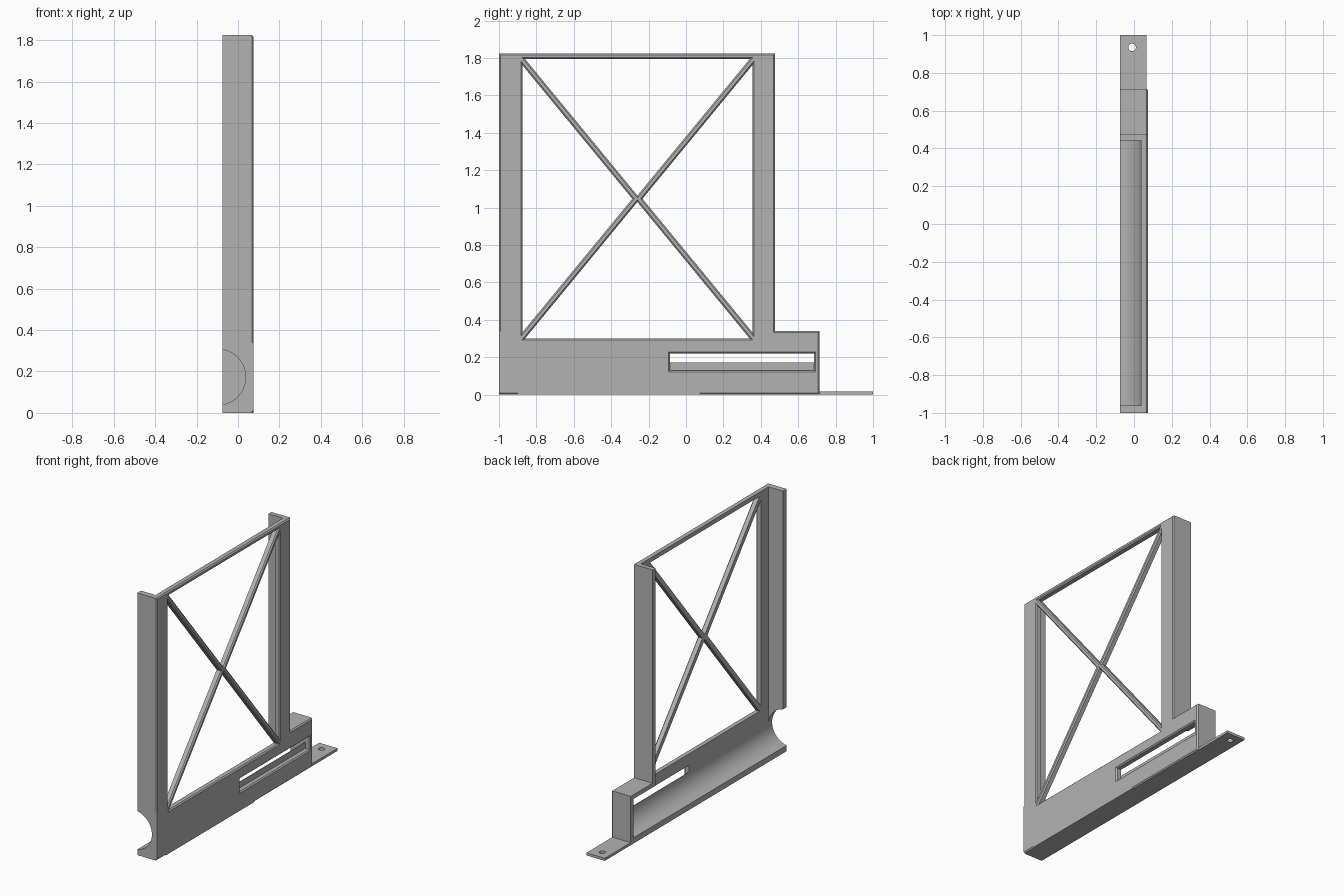
import bpy, math
from mathutils import Vector

cube = bpy.data.objects.get("Cube")
if cube:
    bpy.data.objects.remove(cube)

grey = bpy.data.materials.new("plain grey")
grey.use_nodes = True
grey.diffuse_color = (0.45, 0.45, 0.45, 1)
grey.node_tree.nodes["Principled BSDF"].inputs["Base Color"].default_value = grey.diffuse_color

HALF, INNER, CHAMFER = 0.075, 0.037, 0.008   # half width, panel inner face, edge chamfer


def loft(name, rings):
    """Closed solid through rings of equal point count."""
    n = len(rings[0])
    verts = [p for ring in rings for p in ring]
    faces = [tuple(range(n))[::-1], tuple(range(len(verts) - n, len(verts)))]
    for k in range(len(rings) - 1):
        for i in range(n):
            j = (i + 1) % n
            faces.append((k * n + i, k * n + j, k * n + n + j, k * n + n + i))
    mesh = bpy.data.meshes.new(name)
    mesh.from_pydata(verts, [], faces)
    mesh.materials.append(grey)
    ob = bpy.data.objects.new(name, mesh)
    bpy.context.collection.objects.link(ob)
    bpy.ops.object.select_all(action='DESELECT')
    ob.select_set(True)
    bpy.context.view_layer.objects.active = ob
    bpy.ops.object.mode_set(mode='EDIT')
    bpy.ops.mesh.select_all(action='SELECT')
    bpy.ops.mesh.normals_make_consistent(inside=False)
    bpy.ops.object.mode_set(mode='OBJECT')
    return ob


def box(name, x, y, z):
    ring = [(x[0], y[0]), (x[1], y[0]), (x[1], y[1]), (x[0], y[1])]
    return loft(name, [[(a, b, h) for a, b in ring] for h in z])


def along_y(name, profile, y0, y1):
    return loft(name, [[(x, y, z) for x, z in profile] for y in (y0, y1)])


def at_x(points, x):
    return [(x, p[0], p[1]) for p in points]


def offset(points, amounts):
    """Move each edge of a counter-clockwise polygon outward by its amount."""
    pts = [Vector(p) for p in points]
    out = []
    for i, p in enumerate(pts):
        d0 = (p - pts[i - 1]).normalized()
        d1 = (pts[(i + 1) % len(pts)] - p).normalized()
        n0, n1 = Vector((d0.y, -d0.x)), Vector((d1.y, -d1.x))
        a, b = amounts[i - 1], amounts[i]
        det = n0.x * n1.y - n0.y * n1.x
        out.append(Vector(((a * n1.y - b * n0.y) / det, (n0.x * b - n1.x * a) / det)) + p)
    return out


def cut(target, cutter):
    mod = target.modifiers.new("cut", 'BOOLEAN')
    mod.operation, mod.solver, mod.object = 'DIFFERENCE', 'EXACT', cutter
    bpy.context.view_layer.objects.active = target
    bpy.ops.object.modifier_apply(modifier=mod.name)
    bpy.data.objects.remove(cutter)


def chamfered_opening(target, points):
    flare = 0.02
    wide = offset(points, [flare] * len(points))
    start = HALF - CHAMFER
    cut(target, loft("opening_cutter", [at_x(points, 0), at_x(points, start),
                                        at_x(wide, start + flare)]))


# Side panel with chamfered outline
outline = [(-1, 0), (0.715, 0), (0.715, 0.34), (0.475, 0.34), (0.475, 1.825), (-1, 1.825)]
face = offset(outline, [-CHAMFER] * len(outline))
panel = loft("side_panel", [at_x(outline, INNER), at_x(outline, HALF - CHAMFER), at_x(face, HALF)])

# Four triangular windows leave the crossed braces
corners = [Vector(p) for p in ((-0.875, 0.3), (0.355, 0.3), (0.355, 1.795), (-0.875, 1.795))]
middle = sum(corners, Vector((0, 0))) / 4
for i in range(4):
    gap = -0.011 if i % 2 == 0 else -0.021
    tri = [corners[i], corners[(i + 1) % 4], middle]
    chamfered_opening(panel, offset(tri, [0, gap, gap]))

# Long slot in the lower panel
chamfered_opening(panel, [(-0.085, 0.13), (0.685, 0.13), (0.685, 0.22), (-0.085, 0.22)])

# Square lower edges where the chamfer stops
box("bottom_edge_fill", (0.06, HALF), (-0.9, 0.075), (0, 0.012))
box("front_edge_fill", (0.06, HALF), (-1, -0.985), (0.01, 0.34))

# Round channel shape shared by the floor and front flange
mid_z, radius = 0.173, 0.135
mid_x = INNER - radius
reach = math.acos((-HALF - mid_x) / radius)


def arc(a0, a1, steps=24):
    return [(mid_x + radius * math.cos(a0 + (a1 - a0) * t / steps),
             mid_z + radius * math.sin(a0 + (a1 - a0) * t / steps)) for t in range(steps + 1)]


inside = HALF - CHAMFER
floor = along_y("channel_floor", [(-HALF, 0), (inside, 0), (inside, 0.05), (INNER + 0.002, 0.09),
                                  (INNER + 0.002, mid_z)] + arc(0, -reach), -1, 0.715)
front = along_y("front_flange", [(-HALF, 0), (inside, 0), (inside, 1.825), (-HALF, 1.825)]
                + arc(reach, -reach, 40), -1, -0.96)
for ob in (floor, front):
    bpy.ops.object.select_all(action='DESELECT')
    ob.select_set(True)
    bpy.context.view_layer.objects.active = ob
    bpy.ops.object.shade_smooth_by_angle(angle=math.radians(25))

# Back flange, ledge and end wall
box("back_flange", (-HALF, inside), (0.443, 0.475), (0.31, 1.825))
box("back_ledge", (-HALF, inside), (0.443, 0.715), (0.31, 0.34))
box("end_wall", (-HALF, inside), (0.685, 0.715), (0, 0.34))

# Mounting tab with screw hole
tab = box("mounting_tab", (-HALF, inside), (0.7, 1), (0, 0.018))
hole = [(-0.01 + 0.02 * math.cos(t * math.tau / 32), 0.935 + 0.02 * math.sin(t * math.tau / 32))
        for t in range(32)]
cut(tab, loft("hole_cutter", [[(x, y, z) for x, y in hole] for z in (-0.1, 0.1)]))
